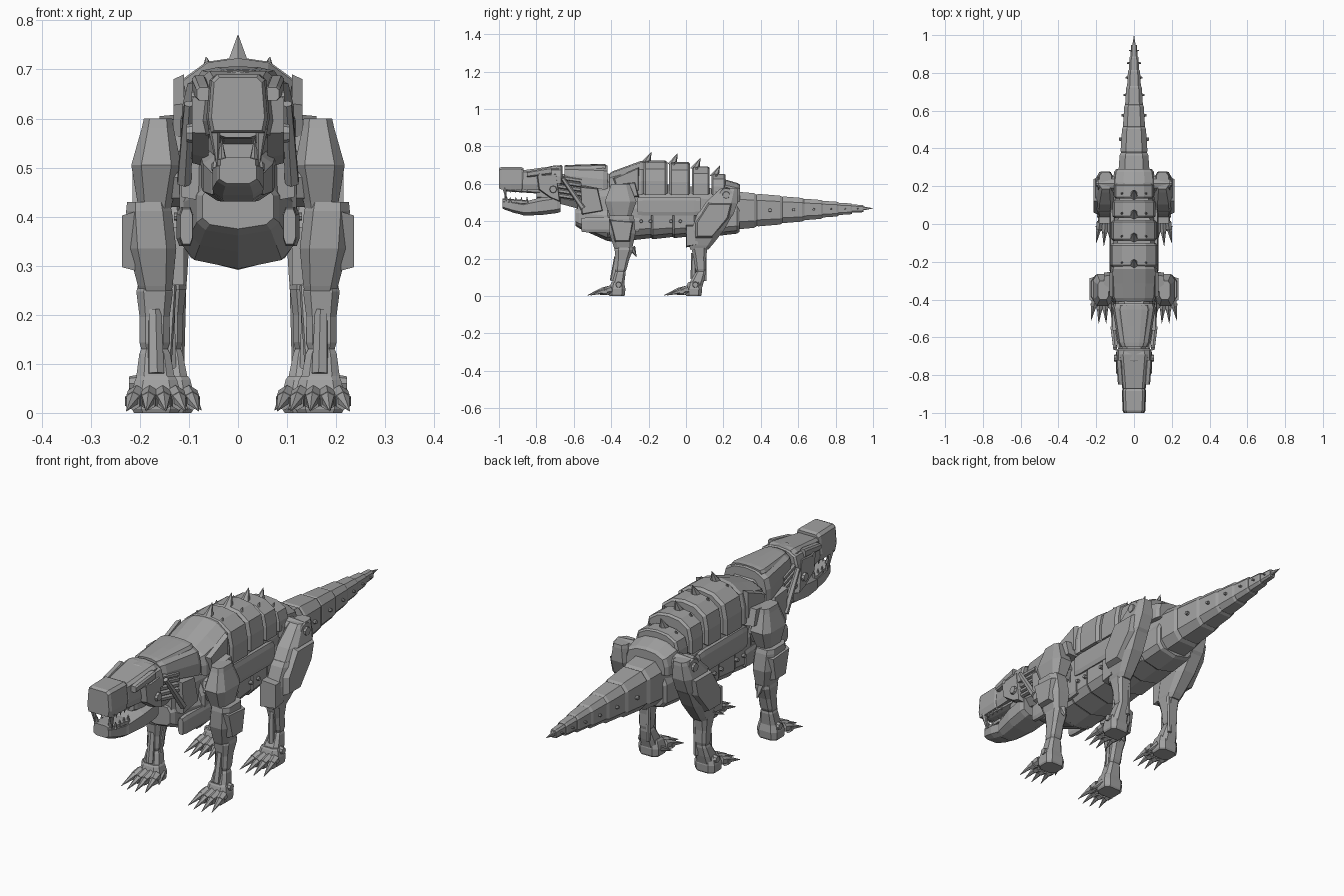
import bpy, bmesh
from mathutils import Vector

if "Cube" in bpy.data.objects:
    bpy.data.objects.remove(bpy.data.objects["Cube"])

metal = bpy.data.materials.new("grey_metal")
metal.use_nodes = True
grey = (.36, .36, .36, 1)
metal.diffuse_color = grey
metal.node_tree.nodes["Principled BSDF"].inputs["Base Color"].default_value = grey

# Half cross-sections, walked from top centre to bottom centre
BLOCK = [(.6, 1), (1, .6), (1, -.6), (.6, -1)]
ARCH = [(0, 1), (.5, .9), (.9, .5), (1, -.2), (1, -1)]
KEEL = [(.8, 1), (1, .5), (1, -.5), (.8, -.8), (0, -1)]
HEAD = [(.7, 1), (.9, .8), (1, -.5), (.9, -1)]


def finish(name, bm, mirrored):
    bmesh.ops.recalc_face_normals(bm, faces=bm.faces)
    mesh = bpy.data.meshes.new(name)
    bm.to_mesh(mesh)
    bm.free()
    mesh.materials.append(metal)
    part = bpy.data.objects.new(name, mesh)
    bpy.context.collection.objects.link(part)
    if mirrored:
        part.modifiers.new("mirror", "MIRROR")


def skin(name, loops, mirrored):
    """Bridge a row of point loops and cap both ends."""
    bm = bmesh.new()
    loops = [[bm.verts.new(point) for point in loop] for loop in loops]
    count = len(loops[0])
    for near, far in zip(loops, loops[1:]):
        for i in range(count):
            j = (i + 1) % count
            bm.faces.new((near[i], near[j], far[j], far[i]))
    bm.faces.new(loops[0])
    bm.faces.new(loops[-1])
    finish(name, bm, mirrored)


def shell(name, start, end, size, end_size, half=BLOCK, swell=1, lip=.9):
    """Armoured tube along y or z with a chamfered lip and a swollen middle."""
    start, end = Vector(start), Vector(end)
    size, end_size = Vector(size), Vector(end_size)
    upright = abs(end.z - start.z) > abs(end.y - start.y)
    outline = half + [(-u, v) for u, v in reversed(half) if u]
    loops = []
    for t, scale in ((0, lip), (.1, 1), (.5, swell), (.9, 1), (1, lip)):
        centre = start.lerp(end, t)
        width, depth = size.lerp(end_size, t) * scale
        loops.append([centre + (Vector((u * width, v * depth, 0)) if upright
                                else Vector((u * width, 0, v * depth))) for u, v in outline])
    skin(name, loops, start.x > 0)


def panel(name, outline, inner, outer):
    """Side plate: a y-z outline pushed outward and narrowed."""
    middle = sum((Vector(p) for p in outline), Vector((0, 0))) / len(outline)
    narrowed = [middle.lerp(Vector(p), .88) for p in outline]
    skin(name, [[(inner, y, z) for y, z in outline], [(outer, y, z) for y, z in narrowed]], True)


def rod(name, start, end, radius, end_radius, sides=6):
    start, end = Vector(start), Vector(end)
    run = end - start
    bm = bmesh.new()
    bmesh.ops.create_cone(bm, cap_ends=True, segments=sides, radius1=radius,
                          radius2=end_radius, depth=run.length)
    bmesh.ops.transform(bm, matrix=run.to_track_quat("Z", "Y").to_matrix().to_4x4(), verts=bm.verts)
    bmesh.ops.translate(bm, vec=(start + end) / 2, verts=bm.verts)
    finish(name, bm, start.x > 0)


def spike(name, start, end, radius):
    rod(name, start, end, radius, .001)


def bolt(name, x, y, z, radius):
    rod(name, (x - .01, y, z), (x + .01, y, z), radius, radius * .8, sides=8)


# Head: snout cap, skull, brow and cheek
shell("snout", (0, -1, .63), (0, -.87, .63), (.06, .06), (.065, .06), HEAD)
shell("skull", (0, -.89, .62), (0, -.67, .63), (.06, .05), (.085, .07), HEAD)
shell("brow_band", (0, -.73, .65), (0, -.66, .65), (.09, .045), (.093, .05), ARCH)
shell("brow_ridge", (.07, -.85, .65), (.08, -.72, .67), (.015, .015), (.015, .02))
panel("cheek", [(-.8, .65), (-.69, .66), (-.67, .5), (-.72, .52), (-.79, .57)], .06, .094)
bolt("eye", .085, -.78, .645, .013)
bolt("jaw_hinge", .095, -.71, .57, .022)
for x in (0, .03):
    shell("snout_rib", (x, -1, .65), (x, -.97, .65), (.006, .026), (.006, .026))

# Lower jaw, mouth and teeth
shell("chin", (0, -.98, .49), (0, -.86, .465), (.042, .025), (.052, .035), swell=1.1)
shell("lower_jaw", (0, -.88, .465), (0, -.67, .495), (.052, .036), (.078, .05), swell=1.1)
shell("jaw_lip", (0, -.98, .51), (0, -.85, .5), (.04, .012), (.056, .012))
shell("mouth_roof", (0, -.97, .575), (0, -.75, .565), (.045, .015), (.05, .02))
shell("throat", (0, -.8, .55), (0, -.66, .56), (.045, .035), (.06, .06))
spike("upper_fang", (.048, -.97, .58), (.042, -.96, .5), .013)
spike("lower_fang", (.032, -.96, .51), (.034, -.97, .56), .01)
for i in range(4):
    y = -.94 + i * .03
    spike("upper_tooth", (.05, y, .58), (.048, y, .55), .008)
    spike("lower_tooth", (.045, y, .5), (.045, y, .53), .008)

# Neck, cables and collar
shell("neck", (0, -.7, .575), (0, -.4, .54), (.058, .075), (.09, .12))
for i in range(5):
    z = .54 + i * .024
    rod("neck_cable", (.07, -.69, z), (.09, -.56, z - .02), .012, .012)
rod("neck_piston", (.1, -.66, .63), (.11, -.55, .47), .011, .016)
shell("collar", (0, -.65, .655), (0, -.42, .635), (.08, .045), (.118, .07), ARCH)
shell("collar_crest", (0, -.65, .685), (0, -.43, .69), (.055, .015), (.085, .017), ARCH)
panel("neck_guard", [(-.57, .59), (-.47, .58), (-.44, .45), (-.56, .43)], .06, .115)

# Torso core and stepped belly plates
shell("chest", (0, -.58, .48), (0, -.3, .46), (.08, .1), (.11, .15), KEEL)
shell("breastplate", (0, -.59, .42), (0, -.4, .38), (.08, .05), (.115, .095), KEEL)
shell("trunk", (0, -.4, .46), (0, .28, .46), (.11, .14), (.09, .105), KEEL, swell=1.1)
for i in range(6):
    y, width, depth = -.42 + i * .115, .12 - max(0, i - 3) * .01, .12 - i * .006
    shell("belly_plate", (0, y, .41), (0, y + .13, .415), (width, depth), (width - .005, depth - .01), KEEL)
shell("flank_panel", (.115, -.26, .48), (.115, .08, .48), (.014, .05), (.014, .05))
shell("lower_flank_panel", (.105, -.56, .38), (.112, -.25, .38), (.014, .04), (.014, .04))
for y in (-.24, -.19, -.08, -.03):
    bolt("flank_bolt", .12, y, .4, .01)

# Back armour with spikes
shell("shoulder_armour", (0, -.41, .605), (0, -.22, .635), (.115, .055), (.125, .095), ARCH)
panel("shoulder_rib", [(-.39, .63), (-.25, .69), (-.25, .56), (-.37, .56)], .11, .131)
y = -.23
for i in range(4):
    length, top, width = .13 - i * .018, .725 - i * i * .008, .128 - i * .007
    middle, depth = (top + .54) / 2, (top - .54) / 2
    shell("back_plate", (0, y, middle), (0, y + length, middle), (width, depth), (width, depth), ARCH)
    spike("back_spike", (0, y + .015, top - .02), (0, y + .045, top + .045), .026)
    spike("side_spike", (.06, y + .02, top - .03), (.065, y + .03, top), .016)
    y += length + .01

# Hips
shell("hip_armour", (0, .15, .57), (0, .29, .55), (.11, .065), (.105, .05), ARCH, swell=1.05)
rod("hip_joint", (.1, .215, .54), (.19, .215, .54), .042, .036, sides=10)
rod("hip_cap", (.18, .215, .54), (.2, .215, .54), .022, .018, sides=10)

# Tail: ever shorter segments, each tucked under the one before
segments, shrink = 8, .85
breaks = [.22 + .78 * (1 - shrink ** i) / (1 - shrink ** segments) for i in range(segments + 1)]
for i in range(segments):
    front, back = breaks[i], breaks[i + 1]
    girth = ((1 - front) / .78) ** .8
    size = Vector((.087, .106)) * girth
    z = .457 + .013 * (1 - girth)
    end_size = size * (.86 if i < segments - 1 else .05)
    shell("tail_segment", (0, front - .01, z), (0, back, z), size, end_size)
    if 0 < i < segments - 1:
        bolt("tail_bolt", size.x * .95, (front + back) / 2, z, .002 + .01 * girth)

# Front legs, built between their joints
elbow, forearm, wrist = Vector((.17, -.33, .26)), Vector((.17, -.35, .13)), Vector((.167, -.37, .03))
shell("shoulder", (.163, -.35, .6), (.17, -.35, .41), (.032, .055), (.036, .058), swell=1.5)
panel("shoulder_guard", [(-.36, .6), (-.27, .61), (-.25, .53), (-.37, .53)], .1, .16)
rod("shoulder_joint", (.08, -.35, .48), (.15, -.35, .48), .06, .06, sides=8)
shell("upper_arm", (.183, -.345, .43), (.167, -.335, .24), (.048, .07), (.034, .047), swell=1.2)
panel("upper_arm_panel", [(-.41, .41), (-.28, .4), (-.3, .29), (-.38, .29)], .21, .236)
shell("forearm", elbow, forearm, (.038, .052), (.03, .028), swell=.9)
shell("wrist", forearm, wrist, (.03, .028), (.046, .036))
rod("forearm_ridge", elbow + Vector((0, -.04, -.05)), wrist + Vector((0, -.02, .05)), .014, .018)
rod("forearm_piston", elbow - Vector((.035, 0, 0)), wrist + Vector((-.02, .01, .04)), .01, .01)
spike("elbow_spur", elbow + Vector((0, .04, 0)), elbow + Vector((0, .065, -.05)), .02)

# Hind legs
knee, shin, ankle = Vector((.14, .07, .27)), Vector((.14, .08, .13)), Vector((.14, .04, .03))
shell("haunch", (.15, .23, .575), (.157, .15, .42), (.035, .05), (.05, .1), swell=1.15)
shell("thigh", (.157, .16, .45), (.14, .07, .25), (.052, .1), (.036, .055), swell=1.12)
panel("thigh_panel", [(.12, .5), (.25, .5), (.23, .42), (.14, .31), (.05, .31), (.05, .39)], .19, .215)
panel("knee_guard", [(0, .38), (.05, .38), (.07, .27), (0, .26)], .11, .185)
shell("shin", knee, shin, (.036, .045), (.026, .027), swell=.9)
shell("ankle", shin, ankle, (.026, .027), (.042, .042), swell=1.05)
rod("shin_ridge", knee + Vector((0, -.03, -.04)), ankle + Vector((0, 0, .06)), .012, .016)
rod("shin_piston", knee + Vector((-.025, .03, 0)), ankle + Vector((-.02, .06, .05)), .01, .01)


# Feet: pad, four jointed toes and claws
def foot(prefix, ankle):
    x, y, z = ankle
    shell(prefix + "_pad", (x, y + .005, .075), (x, y, 0), (.042, .035), (.05, .044), swell=1.1)
    bolt(prefix + "_ankle_bolt", x + .045, y + .01, .06, .018)
    for i in range(4):
        side = i - 1.5
        tuck = .016 * abs(side)
        base = Vector((x + side * .026, y - .03, .036))
        knuckle = Vector((x + side * .031, y - .09 + tuck, .028))
        rod(prefix + "_toe", base, knuckle, .021, .016)
        rod(prefix + "_knuckle", knuckle + Vector((0, .014, -.004)),
            knuckle + Vector((0, -.01, -.008)), .019, .015)
        spike(prefix + "_claw", knuckle, (x + side * .04, y - .165 + tuck, .004), .015)
    spike(prefix + "_dew_claw", (x - .04, y + .01, .035), (x - .065, y - .05, .006), .016)


foot("front_foot", wrist)
foot("hind_foot", ankle)
